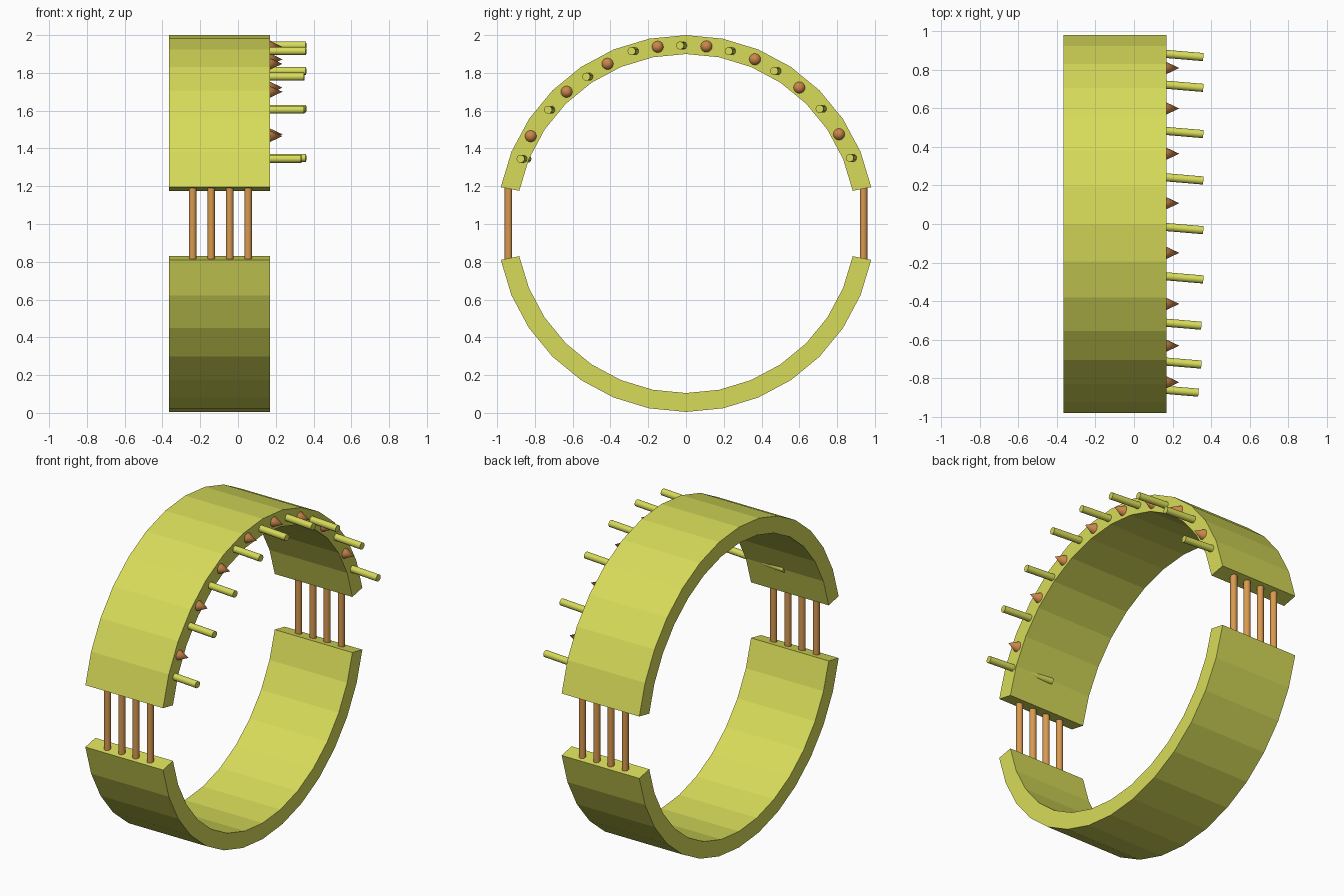
import bpy, bmesh, math
from mathutils import Vector

cube = bpy.data.objects.get("Cube")
if cube:
    bpy.data.objects.remove(cube, do_unlink=True)


def material(name, rgb):
    m = bpy.data.materials.new(name)
    m.use_nodes = True
    m.diffuse_color = (*rgb, 1)
    m.node_tree.nodes["Principled BSDF"].inputs["Base Color"].default_value = (*rgb, 1)
    return m


yellow = material("olive_yellow", (0.68, 0.71, 0.10))
copper = material("copper_orange", (0.69, 0.32, 0.08))
bronze = material("bronze_brown", (0.60, 0.24, 0.07))

LEFT, RIGHT = 0.17, -0.365
STEP = math.radians(11.25)


def finish(name, bm, mat):
    bmesh.ops.recalc_face_normals(bm, faces=bm.faces)
    mesh = bpy.data.meshes.new(name)
    bm.to_mesh(mesh)
    bm.free()
    mesh.materials.append(mat)
    ob = bpy.data.objects.new(name, mesh)
    bpy.context.collection.objects.link(ob)
    return ob


def half_band(name, up, centre_z):
    """Faceted arc extruded along x."""
    bm = bmesh.new()
    rings = []
    for i in range(-7, 8):
        s, c = math.sin(i * STEP), up * math.cos(i * STEP)
        rings.append([bm.verts.new((x, r * s, centre_z + r * c))
                      for x, r in ((LEFT, 1), (RIGHT, 1), (RIGHT, 0.9), (LEFT, 0.9))])
    for a, b in zip(rings, rings[1:]):
        for k in range(4):
            n = (k + 1) % 4
            bm.faces.new((a[k], a[n], b[n], b[k]))
    bm.faces.new(rings[0])
    bm.faces.new(rings[-1])
    return finish(name, bm, yellow)


def rod(name, start, end, r1, r2, mat):
    """Cylinder or cone from start to end."""
    start, end = Vector(start), Vector(end)
    axis = end - start
    bm = bmesh.new()
    bmesh.ops.create_cone(bm, cap_ends=True, segments=16, radius1=r1, radius2=r2,
                          depth=axis.length)
    bmesh.ops.rotate(bm, verts=bm.verts, matrix=axis.to_track_quat("Z", "Y").to_matrix())
    bmesh.ops.translate(bm, verts=bm.verts, vec=(start + end) / 2)
    ob = finish(name, bm, mat)
    bpy.ops.object.select_all(action="DESELECT")
    ob.select_set(True)
    bpy.context.view_layer.objects.active = ob
    bpy.ops.object.shade_smooth_by_angle(angle=math.radians(40))
    return ob


# Two halves of the band
half_band("upper_band", 1, 1.0)
half_band("lower_band", -1, 1.005)

# Connecting bars across both gaps
for side, y in (("front", -0.94), ("back", 0.94)):
    for i in range(4):
        x = -0.24 + i * 0.098
        rod(f"{side}_bar_{i + 1}", (x, y, 0.79), (x, y, 1.21), 0.02, 0.02, copper)

# Slightly slanted pins on the left rim: base y, z, tip x
pins = [(-0.862, 1.345, 0.335), (-0.715, 1.605, 0.35), (-0.513, 1.78, 0.35),
        (-0.272, 1.915, 0.36), (-0.016, 1.945, 0.36), (0.242, 1.915, 0.36),
        (0.483, 1.81, 0.36), (0.723, 1.61, 0.36), (0.883, 1.35, 0.36)]
SLANT = -0.085
for i, (y, z, tip) in enumerate(pins):
    root = tip - 0.43
    rod(f"pin_{i + 1}", (root, y + SLANT * (root - LEFT), z),
        (tip, y + SLANT * (tip - LEFT), z), 0.021, 0.021, yellow)

# Cone studs between the pins
studs = [(-0.822, 1.465), (-0.632, 1.70), (-0.415, 1.848), (-0.15, 1.938),
         (0.108, 1.94), (0.365, 1.872), (0.60, 1.722), (0.81, 1.475)]
for i, (y, z) in enumerate(studs):
    rod(f"cone_stud_{i + 1}", (LEFT - 0.005, y, z), (0.235, y, z), 0.033, 0, bronze)
